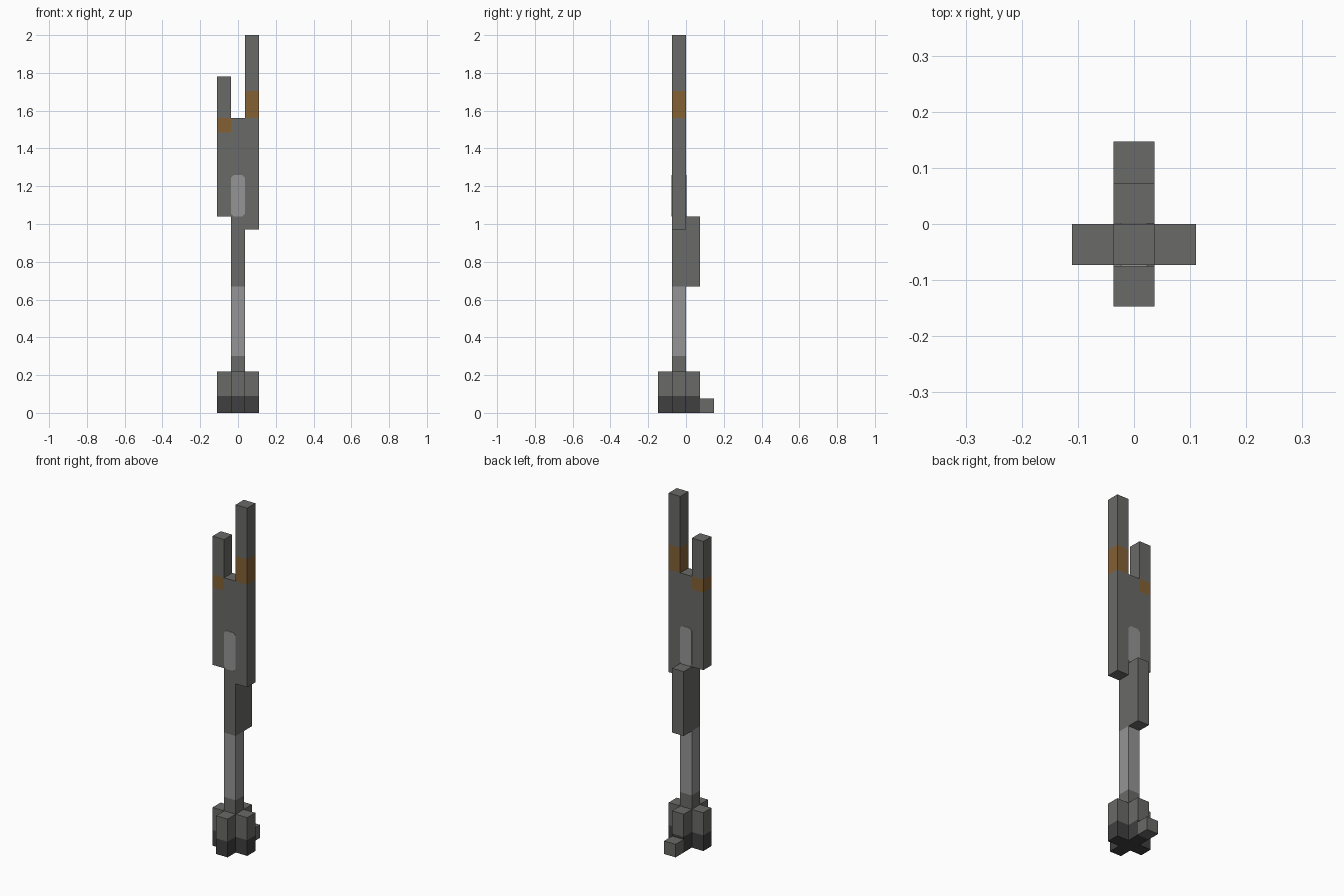
import bpy
import bmesh
from mathutils import Vector

cube = bpy.data.objects.get("Cube")
if cube:
    bpy.data.objects.remove(cube, do_unlink=True)

U = 0.0735        # width of one square post
AXIS_Y = -U / 2   # depth of the main shaft


def make_material(name, rgb):
    mat = bpy.data.materials.new(name)
    mat.use_nodes = True
    mat.diffuse_color = (*rgb, 1)
    bsdf = next(n for n in mat.node_tree.nodes if n.type == 'BSDF_PRINCIPLED')
    bsdf.inputs["Base Color"].default_value = (*rgb, 1)
    return mat


STONE = make_material("grey", (0.142, 0.146, 0.138))
PALE = make_material("pale_grey", (0.30, 0.30, 0.30))
DARK = make_material("dark_grey", (0.05, 0.05, 0.05))
RUST = make_material("rust_orange", (0.23, 0.12, 0.036))


def finish(name, bm, materials):
    mesh = bpy.data.meshes.new(name)
    bm.to_mesh(mesh)
    bm.free()
    for mat in materials:
        mesh.materials.append(mat)
    obj = bpy.data.objects.new(name, mesh)
    bpy.context.collection.objects.link(obj)
    return obj


def post(name, col, row, bottom, bands):
    """Square post on a grid cell; bands are (top height, material) going up."""
    top = bands[-1][0]
    bm = bmesh.new()
    bmesh.ops.create_cube(bm, size=1)
    for v in bm.verts:
        v.co = (v.co.x * U + col * U,
                v.co.y * U + AXIS_Y + row * U,
                bottom + (v.co.z + 0.5) * (top - bottom))
    for height, _ in bands[:-1]:
        bmesh.ops.bisect_plane(bm, geom=bm.verts[:] + bm.edges[:] + bm.faces[:],
                               plane_co=(0, 0, height), plane_no=(0, 0, 1))
    for face in bm.faces:
        z = face.calc_center_median().z
        face.material_index = next(i for i, b in enumerate(bands) if z <= b[0] + 1e-4)
    return finish(name, bm, [mat for _, mat in bands])


# Main shaft
post("shaft", 0, 0, 0, [(0.09, DARK), (0.30, STONE), (0.67, PALE), (1.56, STONE)])

# Cross-shaped base and the small rear foot
for name, col, row in (("base_left", 1, 0), ("base_right", -1, 0),
                       ("base_front", 0, -1), ("base_back", 0, 1)):
    post(name, col, row, 0, [(0.09, DARK), (0.22, STONE)])
post("rear_foot", 0, 2, 0, [(0.075, STONE)])

# Block on the back of the shaft
post("back_block", 0, 1, 0.67, [(1.04, STONE)])

# Two uneven prongs with coloured bands
post("left_prong", 1, 0, 0.97, [(1.56, STONE), (1.705, RUST), (2.0, STONE)])
post("right_prong", -1, 0, 1.04, [(1.485, STONE), (1.56, RUST), (1.78, STONE)])


# Chamfered pale inlays on the front and back of the shaft
def inlay(name, y):
    half, low, high, cut = U / 2, 1.04, 1.26, 0.014
    outline = []
    for sx, z, dz in ((-1, low, cut), (1, low, cut), (1, high, -cut), (-1, high, -cut)):
        corner = [(sx * half, z + dz), (sx * (half - cut), z)]
        outline += corner if sx * dz < 0 else corner[::-1]
    bm = bmesh.new()
    face = bm.faces.new([bm.verts.new((x, y - 0.002, z)) for x, z in outline])
    side = bmesh.ops.extrude_face_region(bm, geom=[face])
    moved = [g for g in side["geom"] if isinstance(g, bmesh.types.BMVert)]
    bmesh.ops.translate(bm, verts=moved, vec=Vector((0, 0.004, 0)))
    bmesh.ops.recalc_face_normals(bm, faces=bm.faces[:])
    finish(name, bm, [PALE])


inlay("front_inlay", -U)
inlay("back_inlay", 0)
